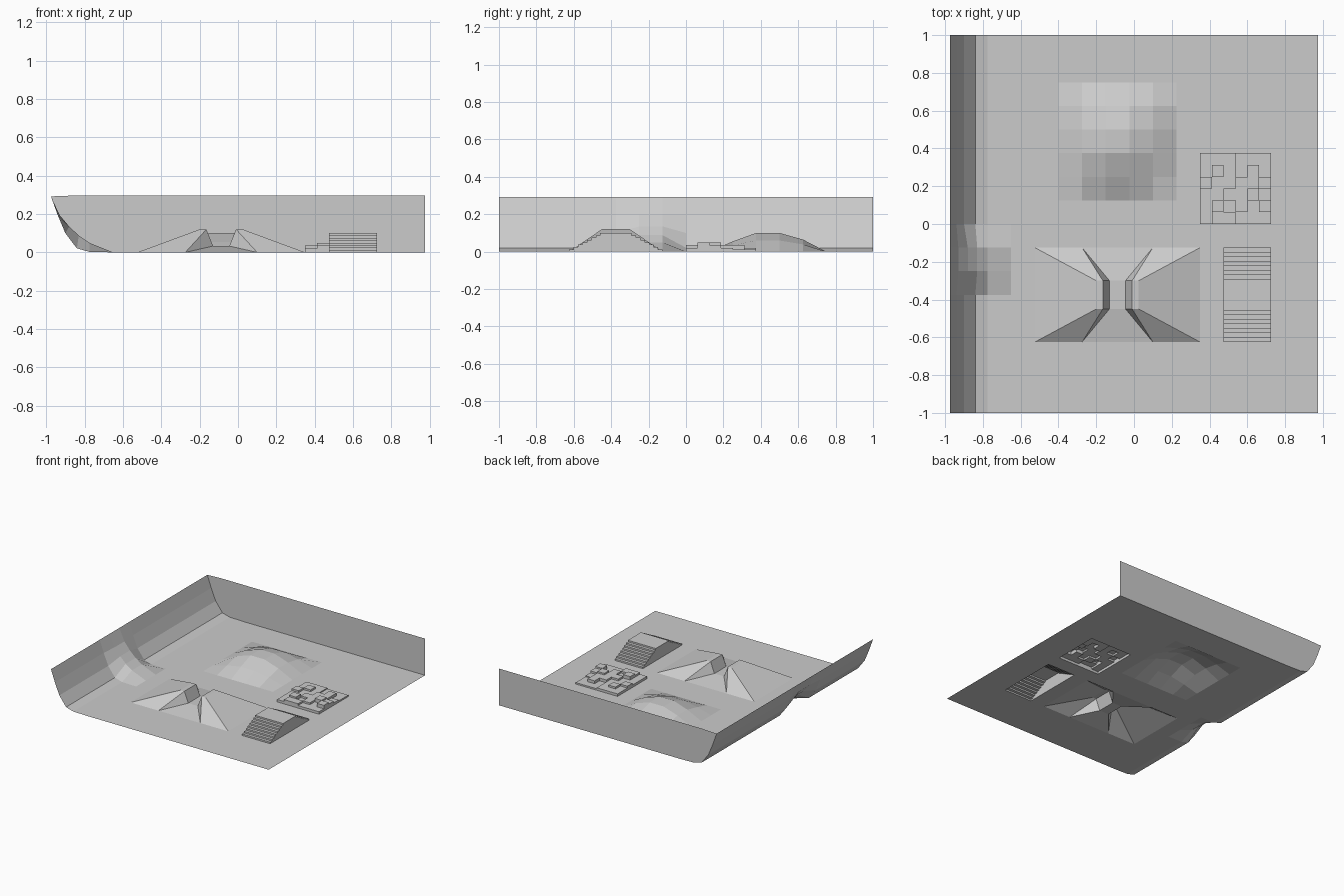
import bpy, bmesh

if "Cube" in bpy.data.objects:
    bpy.data.objects.remove(bpy.data.objects["Cube"])

C = 0.125  # module of the ground grid


def build(name, polys):
    """Weld loose polygons into one open surface whose normals face up."""
    bm = bmesh.new()
    for p in polys:
        bm.faces.new([bm.verts.new(v) for v in p])
    bmesh.ops.remove_doubles(bm, verts=bm.verts[:], dist=1e-4)
    bmesh.ops.recalc_face_normals(bm, faces=bm.faces[:])
    if sum(f.normal.z * f.calc_area() for f in bm.faces) < 0:
        bmesh.ops.reverse_faces(bm, faces=bm.faces[:])
    me = bpy.data.meshes.new(name)
    bm.to_mesh(me)
    bm.free()
    ob = bpy.data.objects.new(name, me)
    bpy.context.collection.objects.link(ob)
    return ob


def loft(rows):
    """Quads between successive rows of points."""
    return [(a[i], a[i + 1], b[i + 1], b[i])
            for a, b in zip(rows, rows[1:]) for i in range(len(a) - 1)]


# flat ground with openings under the raised features (x0, x1, y0, y1)
holes = [(-.4, .225, .125, .75), (-.525, .35, -.625, -.125),
         (.475, .725, -.625, -.125), (.35, .725, 0, .375)]
cells = []
for i in range(13):
    for j in range(16):
        x, y = -.65 + i * C, -1 + j * C
        cx, cy = x + C / 2, y + C / 2
        if not any(a < cx < b and c < cy < d for a, b, c, d in holes):
            cells.append([(x, y, 0), (x + C, y, 0), (x + C, y + C, 0), (x, y + C, 0)])
build("ground", cells)

# curved side ramp with a bulging spine
curve = [(-.975, .292), (-.94, .195), (-.9, .1), (-.84, .021), (-.775, .003), (-.65, 0)]
bulge = [(-.975, .292), (-.93, .195), (-.88, .135), (-.83, .088), (-.775, .05), (-.65, 0)]
rows = []
for j in range(17):
    y = -1 + j * C
    rows.append([(x, y, z) for x, z in (bulge if y in (-.25, -.125) else curve)])
build("side_ramp", loft(rows))

# back wall
build("back_wall", [[(x, 1, z) for x, z in curve] +
                    [(.975, 1, 0), (.975, 1, .297), (-.84, 1, .297)]])

# rounded low hill
prof_x = [0, .6, 1, 1, .6, 0]
prof_y = [0, .055, .1, .1, .065, 0]
build("low_hill", loft([[(-.4 + i * C, .125 + j * C, a * b) for i, a in enumerate(prof_x)]
                        for j, b in enumerate(prof_y)]))

# twin mounds with a channel between them: one quadrant, mirrored twice
mx, my, H, V = -.0875, -.375, .12, .033
A, B, D, E = [(u, .25, 0) for u in (.4375, .3125, .1875, .0625)]
S = (.4375, .125, 0)
P, Q, R = (.1125, .075, H), (.0775, .075, H), (.0425, .075, V)
P0, Q0, R0, S0 = [(p[0], 0, p[2]) for p in (P, Q, R, S)]
quad = [(A, B, P), (A, P, S), (B, D, Q, P), (D, E, R), (D, R, Q),
        (E, (0, .25, 0), (0, .075, V), R), (S, P, P0, S0), (P, Q, Q0, P0),
        (Q, R, R0, Q0), (R, (0, .075, V), (0, 0, V), R0)]
build("twin_mounds", [[(mx + sx * u, my + sy * v, w) for u, v, w in f]
                      for f in quad for sx in (-1, 1) for sy in (-1, 1)])

# double staircase
n, run, top = 8, .19, .1
half = []
for k in range(n):
    y = -.625 + run * k / n
    half += [(y, top * k / n), (y, top * (k + 1) / n)]
steps = half + [(-.75 - y, z) for y, z in reversed(half)]
faces = loft([[(x, y, z) for y, z in steps] for x in (.475, .725)])
faces += [[(x, y, z) for y, z in steps] for x in (.475, .725)]
build("staircase", faces)

# block field: tiles of differing height with walls between them
level = {'0': 0, '1': .012, '2': .02, '3': .035, '4': .048}
tiles = ["00000000",
         "02221110",
         "02321310",
         "03223320",
         "02233430",
         "02423240",
         "02332220",
         "00000000"]
t = .0625
hs = [[level[c] for c in r] for r in reversed(tiles)]
faces = []
for j in range(7):
    for i in range(7):
        x, y, h = .35 + (i - 1) * t, (j - 1) * t, hs[j][i]
        X, Y = x + t, y + t
        if i and j:
            faces.append([(x, y, h), (X, y, h), (X, Y, h), (x, Y, h)])
        r, u = hs[j][i + 1], hs[j + 1][i]
        if r != h:
            faces.append([(X, y, h), (X, Y, h), (X, Y, r), (X, y, r)])
        if u != h:
            faces.append([(x, Y, h), (X, Y, h), (X, Y, u), (x, Y, u)])
build("block_field", faces)
